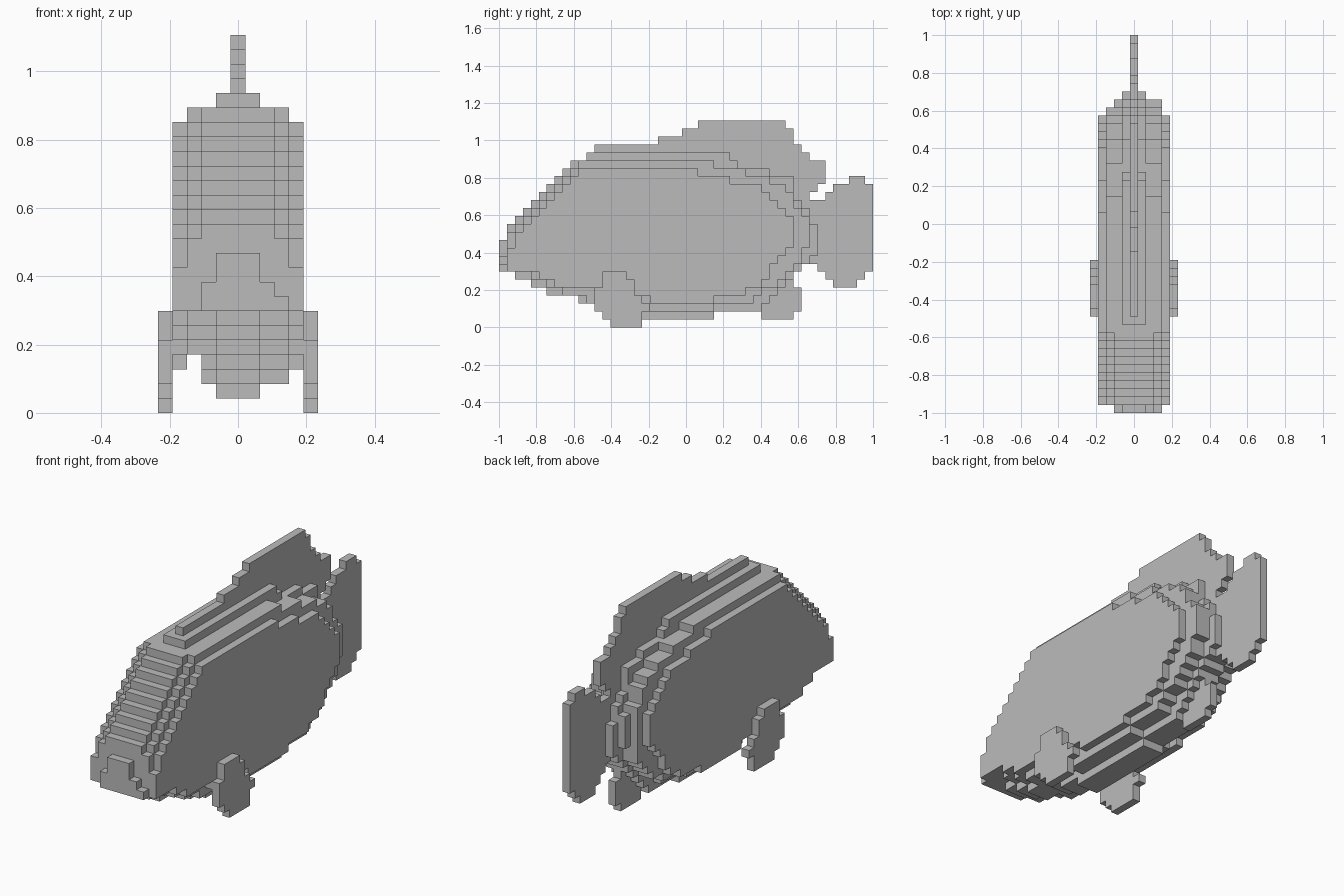
import bpy
import bmesh
import math
from mathutils import Vector

start_cube = bpy.data.objects.get("Cube")
if start_cube:
    bpy.data.objects.remove(start_cube, do_unlink=True)

LENGTH = 47            # blocks from nose to tail
BLOCK = 2 / LENGTH     # edge of one block

grey = bpy.data.materials.new("plain grey")
grey.use_nodes = True
colour = (0.5, 0.5, 0.5, 1)
grey.diffuse_color = colour
grey.node_tree.nodes["Principled BSDF"].inputs["Base Color"].default_value = colour


def height_at(profile, column):
    """Height of a stepped profile, rounded to whole blocks."""
    for (c0, h0), (c1, h1) in zip(profile, profile[1:]):
        if c0 <= column <= c1:
            blend = (column - c0) / (c1 - c0)
            return math.floor(h0 + (h1 - h0) * blend + 0.5)
    return profile[-1][1]


def slab(layer, bottom, top):
    """Blocks of one upright layer between a bottom and a top profile."""
    first, last = top[0][0], top[-1][0]
    return {(layer, column, level)
            for column in range(first, last + 1)
            for level in range(height_at(bottom, column), height_at(top, column))}


def build_part(name, blocks, occupied):
    """Make a mesh from the exposed sides of the blocks, merging flat areas."""
    bm = bmesh.new()
    corners = {}

    def corner(point):
        key = tuple(round(value * 2) for value in point)
        if key not in corners:
            x, column, level = point
            corners[key] = bm.verts.new((x * BLOCK, column * BLOCK - 1, level * BLOCK))
        return corners[key]

    for block in sorted(blocks):
        centre = Vector(block) + Vector((0, 0.5, 0.5))
        for axis in range(3):
            for sign in (-1, 1):
                beside = list(block)
                beside[axis] += sign
                if tuple(beside) in occupied:
                    continue
                normal, across = Vector((0, 0, 0)), Vector((0, 0, 0))
                normal[axis] = sign / 2
                across[(axis + 1) % 3] = 0.5
                along = normal.cross(across) * 2
                middle = centre + normal
                ring = (middle - across - along, middle + across - along,
                        middle + across + along, middle - across + along)
                bm.faces.new([corner(point) for point in ring])
    bmesh.ops.dissolve_limit(bm, angle_limit=math.radians(1),
                             verts=bm.verts[:], edges=bm.edges[:])
    mesh = bpy.data.meshes.new(name)
    bm.to_mesh(mesh)
    bm.free()
    mesh.materials.append(grey)
    part = bpy.data.objects.new(name, mesh)
    bpy.context.collection.objects.link(part)
    return part


# Body profiles from the middle outwards: (column, height) points
core_top = [(0, 11), (1, 13), (9, 21), (10, 21), (11, 22), (28, 22), (29, 21),
            (30, 20), (33, 20), (34, 19), (36, 19), (37, 16), (38, 15), (39, 13)]
core_bottom = [(0, 7), (1, 7), (2, 6), (3, 6), (4, 5), (5, 5), (6, 4), (9, 4),
               (10, 3), (11, 3), (12, 2), (16, 1), (26, 1), (27, 2), (32, 2),
               (34, 4), (39, 9)]
shoulder_top = [(0, 9), (1, 13), (9, 21), (26, 21), (27, 20), (30, 20), (31, 19),
                (33, 19), (34, 18), (35, 18), (36, 17), (37, 15), (38, 14)]
flank_top = [(0, 8), (1, 12), (10, 21)] + shoulder_top[3:]
flank_bottom = [(0, 7), (2, 7), (4, 6), (9, 4), (12, 3), (18, 2), (26, 2), (27, 3),
                (31, 3), (32, 4), (33, 5), (34, 5), (37, 8), (38, 10)]
side_top = [(1, 10), (2, 12), (10, 20), (24, 20), (25, 19), (28, 19), (29, 18),
            (32, 18), (36, 14)]
side_bottom = [(1, 7), (4, 7), (5, 6), (6, 6), (7, 5), (11, 5), (12, 4), (18, 4),
               (19, 3), (26, 3), (27, 4), (30, 4), (31, 5), (32, 5), (36, 10)]

body = slab(0, core_bottom, core_top)
for side in (-1, 1):
    body |= slab(side, core_bottom, core_top)
    body |= slab(2 * side, flank_bottom, shoulder_top)
    body |= slab(4 * side, side_bottom, side_top)
body |= slab(3, flank_bottom, flank_top)
# The right flank has a shallow groove underneath and is shorter at both ends
body |= {(-x, column, level) for x, column, level in slab(3, flank_bottom, flank_top)
         if level >= 4 and 0 < column < 38}

# Fins, each one block thick
parts = {"body": body}
parts["dorsal_fin"] = slab(
    0, [(12, 20), (28, 20), (36, 17), (37, 14), (38, 14), (39, 17), (40, 18)],
    [(12, 23), (19, 23), (20, 24), (22, 24), (23, 25), (24, 25), (25, 26),
     (35, 26), (36, 25), (37, 23), (38, 22), (39, 21), (40, 21)])
parts["tail_fin"] = slab(
    0, [(39, 8), (42, 5), (44, 5), (46, 7)],
    [(39, 16), (40, 16), (42, 18), (43, 18), (44, 19), (45, 19), (46, 18)])
parts["anal_fin"] = slab(
    0, [(33, 1), (36, 1), (37, 2)], [(33, 5), (36, 7), (37, 5)])
for label, layer in (("left_pectoral_fin", 5), ("right_pectoral_fin", -5)):
    parts[label] = slab(
        layer, [(12, 2), (14, 0), (17, 0), (18, 2)],
        [(12, 5), (13, 7), (15, 7), (16, 6), (17, 4), (18, 3)])

# Fins only fill the space the body leaves free
for name in parts:
    if name != "body":
        parts[name] -= body
occupied = set().union(*parts.values())
for name, blocks in parts.items():
    build_part(name, blocks, occupied)
